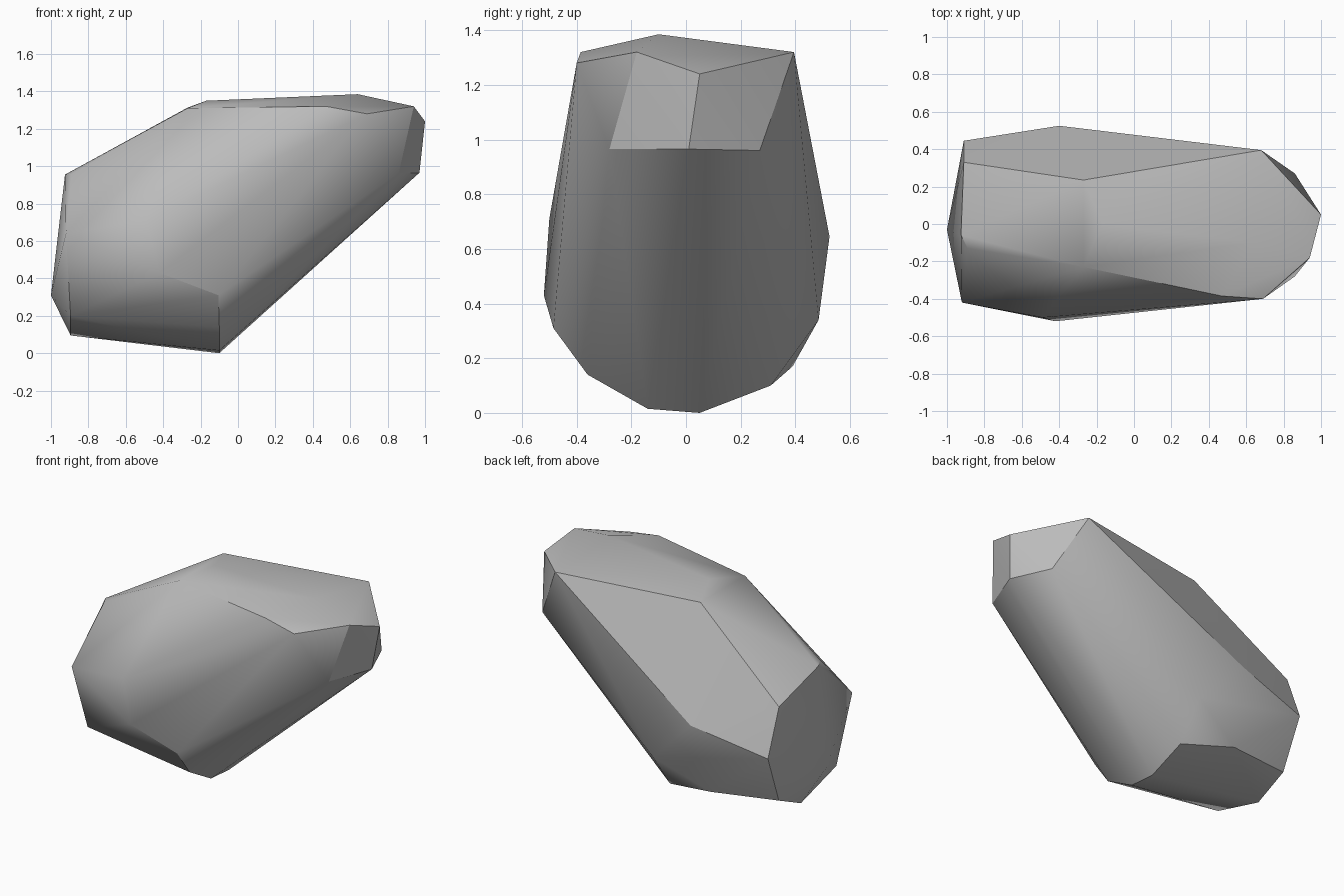
import bpy
import bmesh
import math

# Remove the default cube
default = bpy.data.objects.get("Cube")
if default:
    bpy.data.objects.remove(default, do_unlink=True)


def make_material(name, colour):
    mat = bpy.data.materials.new(name)
    mat.use_nodes = True
    mat.diffuse_color = colour
    mat.node_tree.nodes["Principled BSDF"].inputs["Base Color"].default_value = colour
    return mat


def chiselled_stone(name, corner_groups, material):
    """Wrap a convex skin around the chiselled corners of a boulder."""
    bm = bmesh.new()
    for group in corner_groups:
        for corner in group:
            bm.verts.new(corner)
    result = bmesh.ops.convex_hull(bm, input=list(bm.verts))
    # Drop any corner that ended up inside the skin
    loose = [v for v in bm.verts if not v.link_faces]
    bmesh.ops.delete(bm, geom=loose, context="VERTS")
    # Merge nearly coplanar triangles into clean facets
    bmesh.ops.dissolve_limit(bm, angle_limit=math.radians(1),
                             verts=list(bm.verts), edges=list(bm.edges))
    bmesh.ops.recalc_face_normals(bm, faces=list(bm.faces))
    mesh = bpy.data.meshes.new(name)
    bm.to_mesh(mesh)
    bm.free()
    mesh.materials.append(material)
    stone = bpy.data.objects.new(name, mesh)
    bpy.context.collection.objects.link(stone)
    return stone


# Raised crown along the top
crown = [
    (0.64, -0.10, 1.385), (0.47, -0.385, 1.32), (0.68, 0.395, 1.32),
    (-0.17, 0, 1.35), (-0.27, -0.23, 1.31), (-0.27, 0.235, 1.313),
]

# Overhanging nose on the left end
nose = [
    (0.94, -0.18, 1.32), (1, 0.05, 1.24), (0.97, 0.01, 0.965),
    (0.86, -0.28, 0.965), (0.86, 0.27, 0.96), (0.69, -0.40, 1.28),
]

# Broad cut end on the right
cut_end = [
    (-0.89, -0.13, 0.957), (-0.925, -0.06, 0.955), (-0.91, 0.33, 0.83),
    (-0.92, -0.42, 0.64), (-0.91, 0.445, 0.53), (-1, -0.03, 0.31),
    (-0.895, -0.29, 0.2), (-0.895, 0.31, 0.2), (-0.895, 0.08, 0.095),
]

# Bulges on the front and back flanks
flanks = [
    (-0.42, -0.52, 0.43), (-0.49, -0.50, 0.71), (-0.105, -0.485, 0.31),
    (-0.40, 0.525, 0.645), (-0.1, 0.485, 0.34),
]

# Keel the boulder rests on
keel = [
    (-0.1, 0.05, 0), (-0.1, -0.14, 0.015), (-0.1, -0.36, 0.14),
    (-0.1, 0.31, 0.1), (-0.45, 0.39, 0.17),
]

grey = make_material("stone grey", (0.5, 0.5, 0.5, 1))
boulder = chiselled_stone("boulder", [crown, nose, cut_end, flanks, keel], grey)

# Soft facets with crisp main edges
bpy.ops.object.select_all(action="DESELECT")
boulder.select_set(True)
bpy.context.view_layer.objects.active = boulder
bpy.ops.object.shade_smooth_by_angle(angle=math.radians(30))
